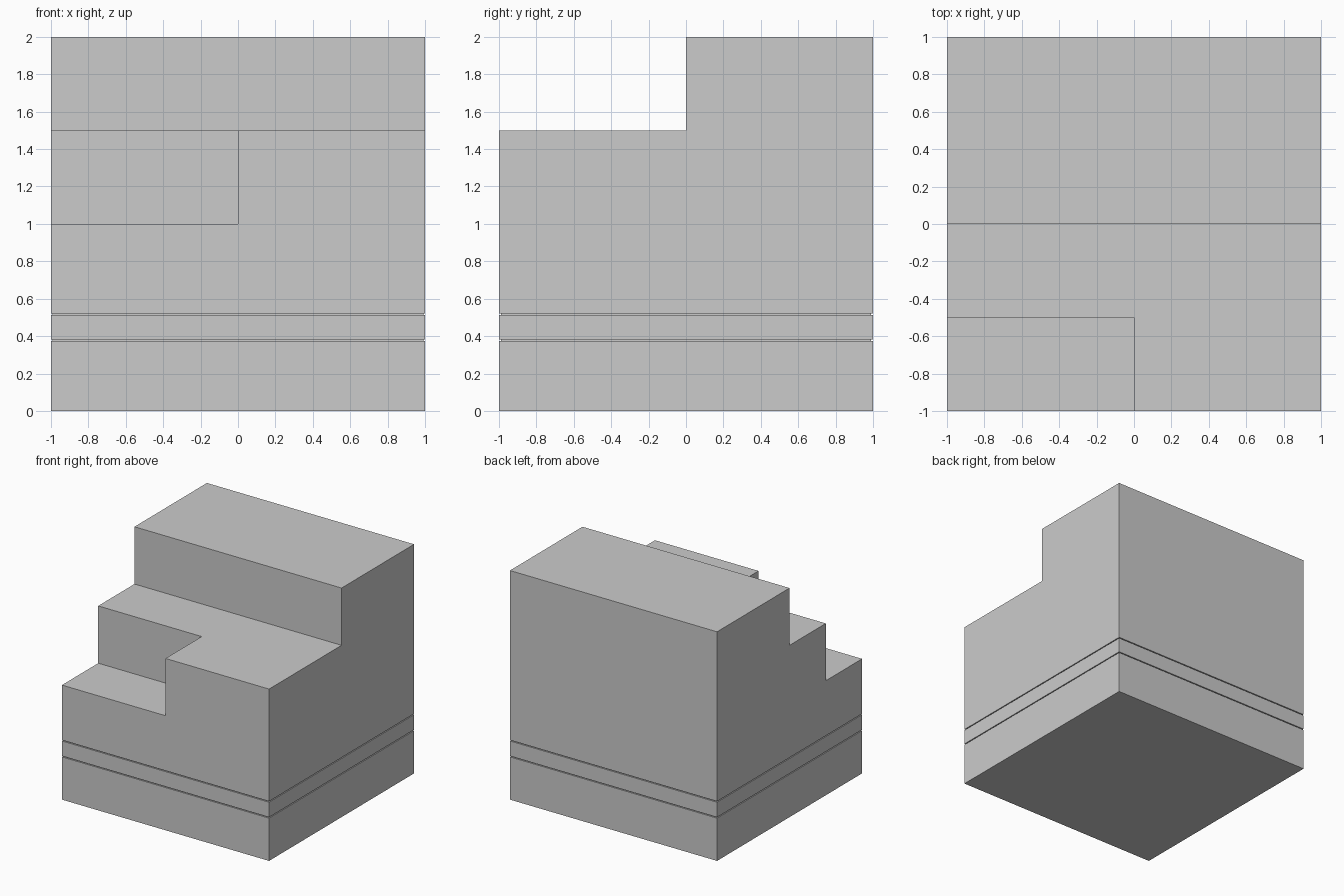
import bpy, bmesh
from mathutils import Vector

if "Cube" in bpy.data.objects:
    bpy.data.objects.remove(bpy.data.objects["Cube"])

GROOVES = (0.377, 0.516)   # centre heights of the two thin grooves
HALF, DEPTH = 0.004, 0.01  # groove half height and depth

bm = bmesh.new()

# Square rings from the ground up to the lowest step, pinched in at each groove
rings = [(0.0, 1.0)]
for z in GROOVES:
    rings += [(z - HALF, 1.0), (z - HALF, 1.0 - DEPTH),
              (z + HALF, 1.0 - DEPTH), (z + HALF, 1.0)]
rings.append((1.0, 1.0))
loops = [[bm.verts.new((x * r, y * r, z))
          for x, y in ((-1, -1), (1, -1), (1, 1), (-1, 1))] for z, r in rings]
bm.faces.new(loops[0][::-1])
bm.faces.new(loops[-1])
for a, b in zip(loops, loops[1:]):
    for i in range(4):
        j = (i + 1) % 4
        bm.faces.new((a[i], a[j], b[j], b[i]))


def tops(z):
    return [f for f in bm.faces
            if all(abs(v.co.z - z) < 1e-5 for v in f.verts)]


def raise_faces(faces, height):
    """Extrude the faces upwards and remove the originals."""
    new = bmesh.ops.extrude_face_region(bm, geom=faces)["geom"]
    old = [f for f in faces if f.is_valid]
    if old:
        bmesh.ops.delete(bm, geom=old, context='FACES_ONLY')
    verts = [g for g in new if isinstance(g, bmesh.types.BMVert)]
    bmesh.ops.translate(bm, verts=verts, vec=(0, 0, height))


# Divide the top into the step outlines
for co, no in (((0, 0, 0), (1, 0, 0)), ((0, 0, 0), (0, 1, 0)),
               ((0, -0.5, 0), (0, 1, 0))):
    faces = tops(1.0)
    edges = {e for f in faces for e in f.edges}
    verts = {v for f in faces for v in f.verts}
    bmesh.ops.bisect_plane(bm, geom=list(verts) + list(edges) + faces,
                           plane_co=Vector(co), plane_no=Vector(no), dist=1e-5)

# Middle step: everything except the low front left corner
raise_faces([f for f in tops(1.0) if f.calc_center_median().x > 0
             or f.calc_center_median().y > -0.5], 0.5)
# High back half
raise_faces([f for f in tops(1.5) if f.calc_center_median().y > 0], 0.5)

bmesh.ops.dissolve_limit(bm, angle_limit=0.01, verts=bm.verts[:], edges=bm.edges[:])
bmesh.ops.recalc_face_normals(bm, faces=bm.faces[:])
mesh = bpy.data.meshes.new("stepped_block")
bm.to_mesh(mesh)
bm.free()
bpy.context.collection.objects.link(bpy.data.objects.new("stepped_block", mesh))
